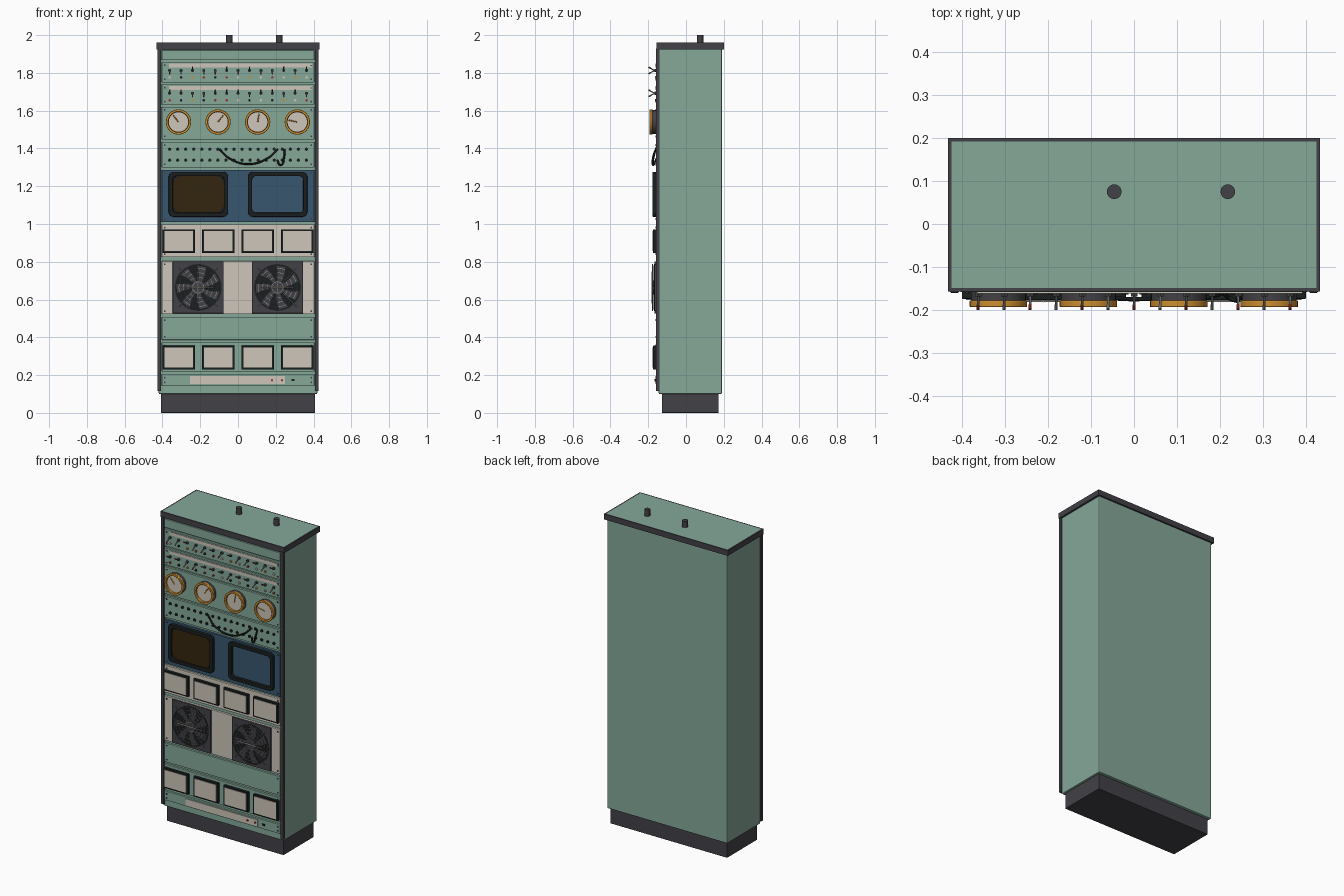
import bpy, bmesh, math, random
from mathutils import Matrix, Vector

random.seed(4)
if "Cube" in bpy.data.objects:
    bpy.data.objects.remove(bpy.data.objects["Cube"], do_unlink=True)


def paint(name, hexcode):
    rgb = [int(hexcode[i:i + 2], 16) / 255 for i in (0, 2, 4)]
    col = [c / 12.92 if c < 0.04 else ((c + 0.055) / 1.055) ** 2.4 for c in rgb] + [1]
    m = bpy.data.materials.new(name)
    m.use_nodes = True
    m.diffuse_color = col
    bsdf = next(n for n in m.node_tree.nodes if n.type == "BSDF_PRINCIPLED")
    bsdf.inputs["Base Color"].default_value = col
    return m


GREEN = paint("sage_green", "85A899")
DARK = paint("charcoal", "424146")
BLACK = paint("black", "1A1E1E")
CREAM = paint("cream", "CDC6BA")
GOLD = paint("amber", "CC8E30")
BLUE = paint("navy_blue", "37566F")
BROWN = paint("dark_amber_glass", "33260F")
RED = paint("red", "A03030")
STEEL = paint("steel", "8C8F92")


def part(name, mat, build, bevel=0, smooth=False):
    bm = bmesh.new()
    build(bm)
    bmesh.ops.recalc_face_normals(bm, faces=bm.faces)
    me = bpy.data.meshes.new(name)
    bm.to_mesh(me)
    bm.free()
    ob = bpy.data.objects.new(name, me)
    bpy.context.collection.objects.link(ob)
    me.materials.append(mat)
    if bevel:
        mod = ob.modifiers.new("bevel", "BEVEL")
        mod.width, mod.segments = bevel, 2
    if smooth:
        bpy.ops.object.select_all(action="DESELECT")
        ob.select_set(True)
        bpy.context.view_layer.objects.active = ob
        bpy.ops.object.shade_smooth_by_angle()
    return ob


def box(bm, x0, x1, y0, y1, z0, z1):
    mat = Matrix.Translation(((x0 + x1) / 2, (y0 + y1) / 2, (z0 + z1) / 2))
    bmesh.ops.create_cube(bm, size=1, matrix=mat @ Matrix.Diagonal((x1 - x0, y1 - y0, z1 - z0, 1)))


def rod(bm, a, b, r, n=8):
    a, b = Vector(a), Vector(b)
    d = b - a
    mat = Matrix.Translation((a + b) / 2) @ d.to_track_quat("Z", "Y").to_matrix().to_4x4()
    bmesh.ops.create_cone(bm, cap_ends=True, segments=n, radius1=r, radius2=r, depth=d.length, matrix=mat)


def disc(bm, x, z, r, y0, y1, n=8):
    rod(bm, (x, y0, z), (x, y1, z), r, n)


def rounded(x, z, w, h, r, n=6):
    pts = []
    for k, (sx, sz) in enumerate(((1, 1), (-1, 1), (-1, -1), (1, -1))):
        for i in range(n + 1):
            a = (k + i / n) * math.pi / 2
            pts.append((x + sx * (w / 2 - r) + r * math.cos(a), z + sz * (h / 2 - r) + r * math.sin(a)))
    return pts


def circle(x, z, r, n=32):
    return [(x + r * math.cos(i * math.tau / n), z + r * math.sin(i * math.tau / n)) for i in range(n)]


def frame(bm, outer, inner, y0, y1):
    # hollow rim between two outlines with the same point count
    loops = [[bm.verts.new((x, y, z)) for x, z in pts]
             for pts, y in ((outer, y0), (outer, y1), (inner, y1), (inner, y0))]
    n = len(outer)
    for k in range(4):
        a, b = loops[k], loops[(k + 1) % 4]
        for i in range(n):
            bm.faces.new((a[i], a[(i + 1) % n], b[(i + 1) % n], b[i]))


def plate(bm, pts, y0, y1):
    a, b = ([bm.verts.new((x, y, z)) for x, z in pts] for y in (y0, y1))
    bm.faces.new(a)
    bm.faces.new(b)
    for i in range(len(pts)):
        j = (i + 1) % len(pts)
        bm.faces.new((a[i], a[j], b[j], b[i]))


def many(fn, items):
    return lambda bm: [fn(bm, *it) for it in items]


# Cabinet shell
part("cabinet_body", GREEN, many(box, [(-.42, .42, -.145, .19, .1, 1.93)]), .006)
part("plinth", DARK, many(box, [(-.408, .408, -.128, .172, 0, .105)]), .003)
part("side_rails", DARK, many(box, [(s * .417 - .01, s * .417 + .01, -.16, -.14, .115, 1.93) for s in (-1, 1)]), .002)
part("roof_posts", DARK, many(rod, [((x, .075, 1.95), (x, .075, 2), .017, 20) for x in (-.046, .218)]), 0, True)


def roof(bm):
    box(bm, -.432, .432, -.157, .2, 1.925, 1.96)
    top = max(bm.faces, key=lambda f: f.calc_center_median().z)
    bmesh.ops.inset_region(bm, faces=[top], thickness=.012)
    top.material_index = 1


part("roof_cap", DARK, roof).data.materials.append(GREEN)

# Rack panels: name, colour, bottom, top
FRONT = -.158
panels = [("blank_top", GREEN, 1.867, 1.92), ("upper_switch", GREEN, 1.75, 1.857),
          ("lower_switch", GREEN, 1.632, 1.738), ("gauge", GREEN, 1.448, 1.62),
          ("patch", GREEN, 1.3, 1.434), ("display", BLUE, 1.01, 1.286),
          ("upper_meter", CREAM, .825, .997), ("fan", CREAM, .523, .803),
          ("blank_middle", GREEN, .387, .507), ("lower_meter", GREEN, .22, .372),
          ("power", GREEN, .145, .203)]
for name, mat, z0, z1 in panels:
    part(name + "_panel", mat, many(box, [(-.404, .404, FRONT, -.14, z0, z1)]), .0015)
part("panel_screws", DARK, many(disc, [(s * .388, z, .005, -.15, -.161)
     for _, _, z0, z1 in panels[1:] for s in (-1, 1) for z in (z0 + .016, z1 - .016)]))

# Two rows of toggle switches with lamps beneath
columns = [-.362 + i * .0604 for i in range(13)]
levers, nuts, tips, lamps = [], [], [], {RED: [], GOLD: [], CREAM: [], BLACK: []}
for z in (1.813, 1.692):
    for x in columns:
        tilt = random.choice((-.018, .018))
        nuts.append((x, z, .0085, -.155, -.168, 6))
        levers.append(((x, -.166, z), (x, -.19, z + tilt * .7), .0032, 6))
        tips.append(((x, -.188, z + tilt * .65), (x, -.198, z + tilt), .0042, 6))
        lamps[random.choice(list(lamps))].append((x, z - .037, .0068, -.155, -.165, 10))
part("switch_nuts", DARK, many(disc, nuts))
part("switch_levers", STEEL, many(rod, levers))
part("switch_tips", RED, many(rod, tips[::2]))
part("switch_steel_tips", STEEL, many(rod, tips[1::2]))
for mat, items in lamps.items():
    part(mat.name + "_lamps", mat, many(disc, items))
part("label_strips", CREAM, many(box, [(-.365, .392, -.161, -.15, z, z + .02) for z in (1.829, 1.71)]))

# Round gauges
gauges = [(-.315, 128), (-.106, 52), (.104, 80), (.314, 168)]
GZ = 1.54
part("gauge_housings", DARK, many(disc, [(x, GZ, .064, -.15, -.18, 32) for x, _ in gauges]), 0, True)
part("gauge_rims", GOLD, many(frame, [(circle(x, GZ, .067), circle(x, GZ, .054), -.178, -.193)
                                      for x, _ in gauges]), .002, True)
part("gauge_faces", CREAM, many(disc, [(x, GZ, .052, -.175, -.184, 32) for x, _ in gauges]))
part("gauge_needles", GOLD, many(rod, [((x, -.186, GZ), (x + .046 * math.cos(math.radians(a)), -.186,
     GZ + .046 * math.sin(math.radians(a))), .003, 6) for x, a in gauges]))

# Patch field and hanging cables
part("patch_jacks", BLACK, many(disc, [(-.362 + i * .0426, z, .009, -.15, -.164, 8)
                                       for i in range(18) for z in (1.396, 1.338)]))


def cable(name, pts):
    cu = bpy.data.curves.new(name, "CURVE")
    cu.dimensions, cu.bevel_depth, cu.bevel_resolution = "3D", .005, 2
    sp = cu.splines.new("BEZIER")
    sp.bezier_points.add(len(pts) - 1)
    for bp, p in zip(sp.bezier_points, pts):
        bp.co = p
        bp.handle_left_type = bp.handle_right_type = "AUTO"
    ob = bpy.data.objects.new(name, cu)
    bpy.context.collection.objects.link(ob)
    cu.materials.append(BLACK)
    bpy.ops.object.select_all(action="DESELECT")
    ob.select_set(True)
    bpy.context.view_layer.objects.active = ob
    bpy.ops.object.convert(target="MESH")


cable("long_cable", [(-.098, -.16, 1.396), (-.05, -.172, 1.35), (.055, -.174, 1.317), (.16, -.172, 1.35), (.21, -.16, 1.396)])
cable("short_cable", [(.247, -.16, 1.396), (.245, -.173, 1.36), (.226, -.174, 1.312), (.208, -.16, 1.338)])

# Display bezels
SZ = 1.157
part("display_bezels", BLACK, many(frame, [(rounded(x, SZ, .314, .238, .026), rounded(x, SZ, .27, .194, .02),
                                            -.15, -.177) for x in (-.21, .21)]), .003)
part("display_backing", BLACK, many(box, [(-.35, -.07, -.16, -.15, SZ - .1, SZ + .1)]))
part("display_glass", BROWN, many(plate, [(rounded(-.21, SZ, .27, .194, .05), -.158, -.166)]))

# Rectangular meters
slots = [(x, z) for x in (-.314, -.105, .104, .313) for z in (.909, .293)]
part("meter_cases", BLACK, many(box, [(x - .086, x + .086, -.174, -.15, z - .063, z + .063) for x, z in slots]), .002)
part("meter_faces", CREAM, many(box, [(x - .076, x + .076, -.177, -.17, z - .053, z + .053) for x, z in slots]))

# Cooling fans with wire guards
FZ, FANS = .664, (-.211, .209)
part("fan_frames", DARK, many(box, [(x - .135, x + .135, -.168, -.15, FZ - .137, FZ + .137) for x in FANS]), .002)
part("fan_wells", BLACK, many(disc, [(x, FZ, .124, -.16, -.1695, 40) for x in FANS]))


def blades(bm):
    for x in FANS:
        disc(bm, x, FZ, .036, -.165, -.174, 20)
        for k in range(7):
            a = k * math.tau / 7
            arc = [(.03, 0), (.075, .18), (.116, .3), (.116, .72), (.075, .62), (.03, .6)]
            plate(bm, [(x + r * math.cos(a + t), FZ + r * math.sin(a + t)) for r, t in arc], -.168, -.1715)


part("fan_blades", DARK, blades)


def guards(bm):
    for x in FANS:
        for r in (.03, .054, .078, .102, .122):
            frame(bm, circle(x, FZ, r + .0015), circle(x, FZ, r - .0015), -.176, -.179)
        for k in range(4):
            a = math.pi / 4 + k * math.pi / 2
            d = Vector((math.cos(a), 0, math.sin(a)))
            c = Vector((x, -.176, FZ))
            rod(bm, c + d * .03, c + d * .145, .002, 6)


part("fan_guards", STEEL, guards)
part("fan_guard_crosses", CREAM, many(rod, [((x - dx, -.179, FZ - dz), (x + dx, -.179, FZ + dz), .003, 6)
     for x in FANS for dx, dz in ((.085, 0), (0, .085))]))

# Power strip
part("power_strip", CREAM, many(box, [(-.255, .25, -.162, -.15, .152, .194)]))
part("power_buttons", RED, many(disc, [(x, .173, .006, -.155, -.167, 10) for x in (.18, .233)]))
part("power_socket", BLACK, many(box, [(.282, .3, -.164, -.15, .168, .179)]))
